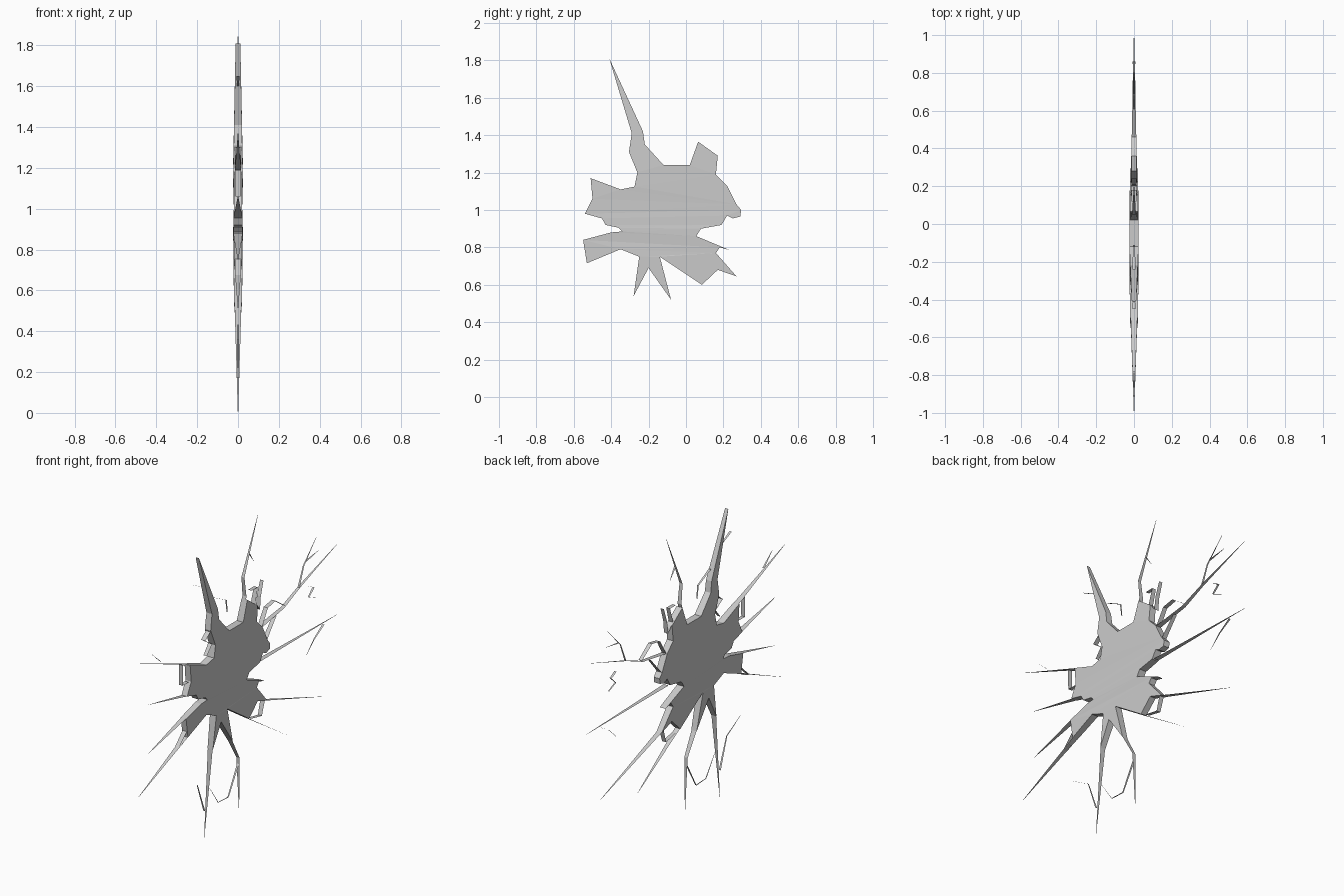
import bpy
import bmesh
from math import hypot
from mathutils.geometry import tessellate_polygon

# Remove the default cube only
default_cube = bpy.data.objects.get("Cube")
if default_cube:
    bpy.data.objects.remove(default_cube, do_unlink=True)

# One flat grey for everything
grey = bpy.data.materials.new("plain_grey")
grey.use_nodes = True
grey.diffuse_color = (0.6, 0.6, 0.6, 1)
shader = next(node for node in grey.node_tree.nodes if node.type == "BSDF_PRINCIPLED")
shader.inputs["Base Color"].default_value = grey.diffuse_color


def finish(name, mesh_builder):
    """Turn a bmesh into a named, flat-shaded object."""
    mesh = bpy.data.meshes.new(name)
    mesh_builder.to_mesh(mesh)
    mesh_builder.free()
    mesh.materials.append(grey)
    obj = bpy.data.objects.new(name, mesh)
    bpy.context.collection.objects.link(obj)
    return obj


def plate_half_thickness(y, z):
    """The plate gets thinner away from its middle."""
    return 0.028 - 0.019 * hypot(y + 0.1, z - 1)


def build_plate(name, outline):
    """Solid plate: two caps joined by a wall around the outline."""
    builder = bmesh.new()
    triangles = tessellate_polygon([[(y, z, 0) for y, z in outline]])
    rims = []
    for side in (1, -1):
        rim = [builder.verts.new((side * plate_half_thickness(y, z), y, z))
               for y, z in outline]
        for triangle in triangles:
            builder.faces.new([rim[i] for i in triangle])
        rims.append(rim)
    near, far = rims
    for i in range(len(outline)):
        builder.faces.new((near[i - 1], near[i], far[i], far[i - 1]))
    bmesh.ops.recalc_face_normals(builder, faces=builder.faces)
    return finish(name, builder)


def build_ribbons(name, start_half, end_half, paths):
    """Thin strips set edge-on to the plate, tapering along each path."""
    builder = bmesh.new()
    for path in paths:
        # Taper follows the length travelled along the path
        travelled = [0]
        for (y, z), (next_y, next_z) in zip(path, path[1:]):
            travelled.append(travelled[-1] + hypot(next_y - y, next_z - z))
        previous = None
        for (y, z), distance in zip(path, travelled):
            share = distance / travelled[-1]
            half = start_half + (end_half - start_half) * share
            pair = [builder.verts.new((side * half, y, z)) for side in (-1, 1)]
            if previous:
                builder.faces.new((previous[0], previous[1], pair[1], pair[0]))
            previous = pair
    return finish(name, builder)


# Jagged central plate, as (y, z) points from the tall spike round the back edge
upper_edge = [
    (-.41, 1.81), (-.23, 1.42), (-.22, 1.35), (-.12, 1.24), (.02, 1.24),
    (.065, 1.365), (.17, 1.29), (.16, 1.19), (.22, 1.13), (.27, 1.03),
    (.295, 1), (.29, .965), (.25, .955), (.22, .97), (.19, .92), (.08, .9),
]
lower_edge = [
    (.055, .86), (.235, .785), (.18, .8), (.16, .77), (.27, .645),
    (.17, .68), (.085, .6), (-.14, .75), (-.08, .52), (-.2, .69),
    (-.28, .54), (-.25, .75), (-.35, .79), (-.53, .715),
]
front_edge = [
    (-.55, .84), (-.4, .88), (-.34, .885), (-.36, .905), (-.43, .92),
    (-.45, .955), (-.54, .98), (-.5, 1.06), (-.51, 1.17), (-.35, 1.11),
    (-.275, 1.125), (-.26, 1.2), (-.305, 1.31), (-.29, 1.41),
]
build_plate("central_plate", upper_edge + lower_edge + front_edge)

# Long cracks running out from the plate corners
build_ribbons("top_crack", .018, .001, [[(.02, 1.24), (.065, 1.385), (.05, 1.51), (.2, 1.85)]])
build_ribbons("back_cracks", .017, .001, [
    [(.22, 1.13), (.45, 1.165), (.61, 1.23), (1, 1.36)],
    [(.2, .92), (1, .91)],
    [(.27, .645), (.86, .44)],
    [(.085, .6), (.485, .34)],
])
build_ribbons("front_cracks", .017, .001, [
    [(-.51, 1.17), (-1, 1.36)],
    [(-.54, .98), (-.9, 1.06)],
    [(-.55, .84), (-.9, .75)],
    [(-.53, .715), (-1, .51)],
])
build_ribbons("bottom_cracks", .017, .001, [
    [(-.08, .52), (0, .38), (.01, .04)],
    [(-.28, .54), (-.34, 0)],
])

# Side cracks splitting off the long ones
build_ribbons("side_cracks", .007, .001, [
    [(.61, 1.23), (.66, 1.35), (.79, 1.485)],
    [(.68, 1.37), (.81, 1.39)],
    [(.86, .9), (.77, .845), (.69, .77)],
    [(0, .34), (-.1, .165), (-.2, .17), (-.29, .3)],
    [(-.34, .17), (-.41, .36), (-.55, .44)],
    [(-.78, 1.29), (-.87, 1.37)],
    [(.11, 1.64), (.16, 1.57)],
])

# Loose splinters, wide beside the plate and narrow further out
build_ribbons("near_splinters", .016, .012, [
    [(.17, 1.29), (.2, 1.25), (.21, 1.33), (.24, 1.42)],
    [(.15, 1.3), (.18, 1.4), (.12, 1.4)],
    [(.22, 1.13), (.28, 1.23), (.36, 1.245), (.46, 1.175)],
    [(.27, 1.03), (.3, 1.065), (.37, 1.145)],
    [(.25, .66), (.22, .565), (.12, .585)],
    [(-.3, 1.3), (-.35, 1.26), (-.28, 1.215), (-.33, 1.155)],
    [(-.51, 1.17), (-.575, 1.19), (-.575, 1.06), (-.515, 1.06)],
    [(-.53, .76), (-.62, .675), (-.57, .69)],
])
build_ribbons("far_splinters", .008, .004, [
    [(.71, 1.2), (.76, 1.175), (.71, 1.13), (.78, 1.1)],
    [(-.45, 1.65), (-.35, 1.6)],
    [(-.24, 1.49), (-.12, 1.43), (-.11, 1.35)],
])
